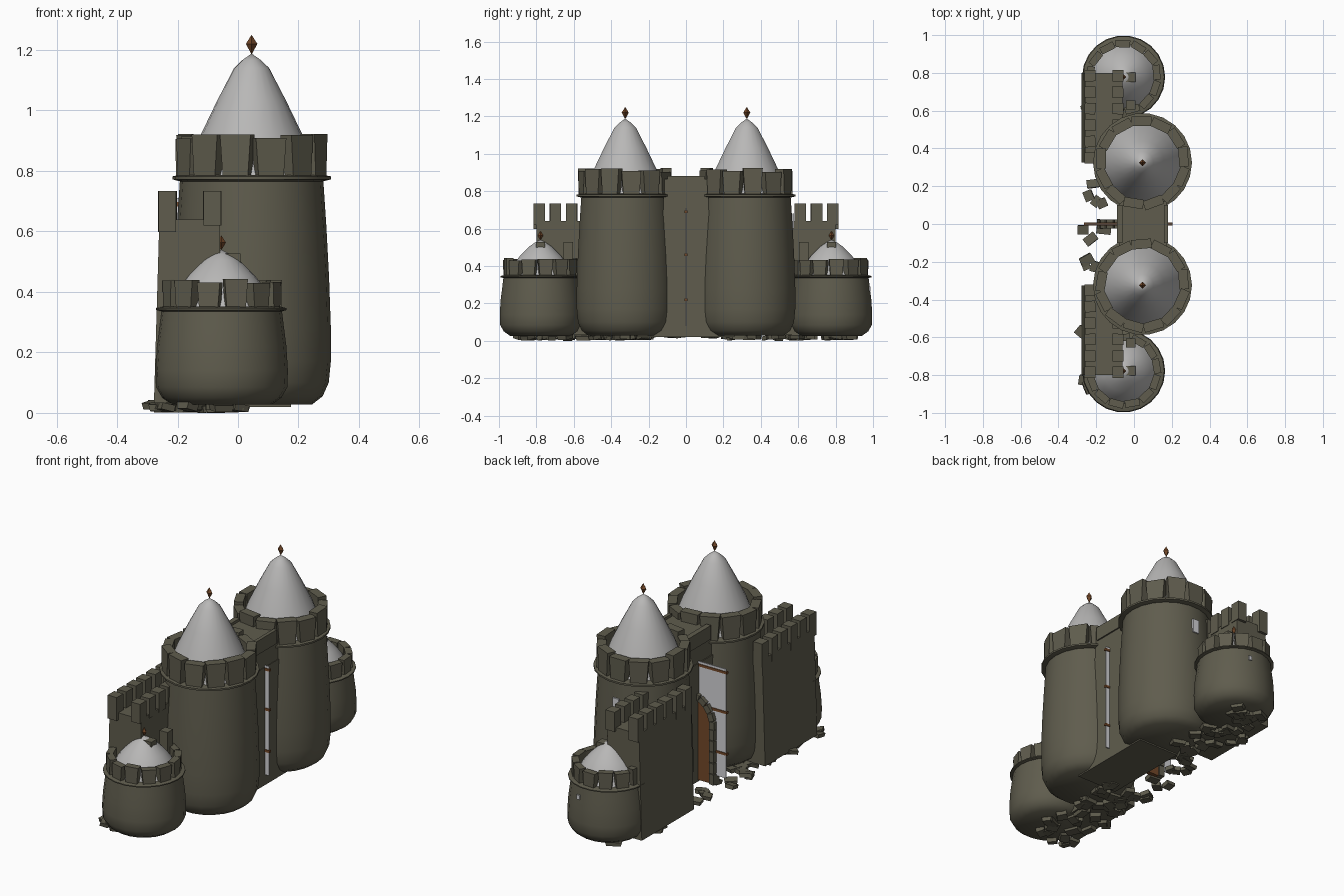
import bpy, bmesh, math, random
from mathutils import Matrix, Vector

if "Cube" in bpy.data.objects:
    bpy.data.objects.remove(bpy.data.objects["Cube"])

random.seed(4)

def mat(name, c):
    m = bpy.data.materials.new(name)
    m.diffuse_color = (*c, 1)
    m.use_nodes = True
    m.node_tree.nodes["Principled BSDF"].inputs["Base Color"].default_value = m.diffuse_color
    return m

STONE = mat("olive stone", (0.115, 0.108, 0.075))
ROOF = mat("light grey roof", (0.48, 0.475, 0.47))
PALE = mat("pale plate", (0.65, 0.65, 0.67))
BROWN = mat("rust brown", (0.17, 0.065, 0.022))

def finish(name, bm, m, smooth=False):
    bmesh.ops.recalc_face_normals(bm, faces=bm.faces)
    me = bpy.data.meshes.new(name)
    bm.to_mesh(me)
    bm.free()
    me.materials.append(m)
    ob = bpy.data.objects.new(name, me)
    bpy.context.collection.objects.link(ob)
    if smooth:
        bpy.ops.object.select_all(action='DESELECT')
        ob.select_set(True)
        bpy.context.view_layer.objects.active = ob
        bpy.ops.object.shade_smooth_by_angle(angle=math.radians(40))
    return ob

def lathe(name, profile, x, y, m, sides=22, smooth=True):
    """Spin (radius, z) points round a vertical axis; radius 0 closes to a point."""
    bm = bmesh.new()
    rings = []
    for r, z in profile:
        if r == 0:
            rings.append([bm.verts.new((x, y, z))])
        else:
            rings.append([bm.verts.new((x + r * math.cos(2 * math.pi * i / sides),
                                        y + r * math.sin(2 * math.pi * i / sides), z))
                          for i in range(sides)])
    for a, b in zip(rings, rings[1:]):
        for i in range(sides):
            j = (i + 1) % sides
            f = [a[i % len(a)], a[j % len(a)], b[j % len(b)], b[i % len(b)]]
            bm.faces.new(list(dict.fromkeys(f)))
    for ring in (rings[0], rings[-1]):
        if len(ring) > 1:
            bm.faces.new(ring)
    return finish(name, bm, m, smooth)

def add_box(bm, c, size, rot=Matrix(), bottom=1.0):
    """Box in bm; bottom narrows the lower face along local x."""
    vs = bmesh.ops.create_cube(bm, size=1)["verts"]
    for v in vs:
        if v.co.z < 0:
            v.co.x *= bottom
        v.co = Vector(c) + rot @ Vector((v.co.x * size[0], v.co.y * size[1], v.co.z * size[2]))
    return vs

def span(bm, x0, x1, y0, y1, z0, z1):
    return add_box(bm, ((x0 + x1) / 2, (y0 + y1) / 2, (z0 + z1) / 2),
                   (abs(x1 - x0), abs(y1 - y0), z1 - z0))

def merlon_ring(name, x, y, r, z, count, w, d, h):
    bm = bmesh.new()
    for i in range(count):
        a = 2 * math.pi * (i + 0.3) / count
        hh = h * random.uniform(0.84, 1.0)
        rot = Matrix.Rotation(a + math.pi / 2 + random.uniform(-.1, .1), 4, 'Z')
        add_box(bm, (x + r * math.cos(a), y + r * math.sin(a), z + hh / 2),
                (w, d, hh), rot, 0.82)
    finish(name, bm, STONE)

for s, side in ((-1, "front"), (1, "back")):
    # Tall tower
    x, y = 0.045, 0.325 * s
    lathe(f"{side}_tall_tower", [(0.2, 0.028), (0.235, 0.055), (0.255, 0.1), (0.262, 0.17),
          (0.262, 0.28), (0.256, 0.45), (0.247, 0.62), (0.237, 0.77)], x, y, STONE)
    lathe(f"{side}_tall_ledge", [(0.235, 0.765), (0.262, 0.772), (0.262, 0.782), (0.235, 0.787)],
          x, y, STONE)
    merlon_ring(f"{side}_tall_merlons", x, y, 0.219, 0.78, 13, 0.105, 0.05, 0.145)
    lathe(f"{side}_tall_roof", [(0.218, 0.785), (0.168, 0.92), (0.115, 1.03), (0.058, 1.14),
          (0.03, 1.167), (0, 1.188)], x, y, ROOF)
    lathe(f"{side}_tall_finial", [(0, 1.185), (0.019, 1.22), (0, 1.25)], x, y, BROWN, 4, False)

    # Short tower
    x, y = -0.055, 0.778 * s
    lathe(f"{side}_short_tower", [(0.165, 0.027), (0.198, 0.05), (0.218, 0.085), (0.22, 0.14),
          (0.215, 0.22), (0.206, 0.29), (0.2, 0.34)], x, y, STONE)
    lathe(f"{side}_short_ledge", [(0.198, 0.335), (0.216, 0.34), (0.216, 0.346), (0.198, 0.351)],
          x, y, STONE)
    merlon_ring(f"{side}_short_merlons", x, y, 0.176, 0.345, 13, 0.078, 0.038, 0.1)
    lathe(f"{side}_short_roof", [(0.175, 0.35), (0.145, 0.41), (0.11, 0.455), (0.06, 0.505),
          (0.03, 0.525), (0, 0.54)], x, y, ROOF)
    lathe(f"{side}_short_finial", [(0, 0.538), (0.015, 0.563), (0, 0.587)], x, y, BROWN, 4, False)

    # Curtain wall leaning outward at its foot
    bm = bmesh.new()
    for v in span(bm, -0.26, -0.06, 0.325 * s, 0.8 * s, 0.03, 0.64):
        if v.co.z < 0.1 and v.co.x < -0.2:
            v.co.x = -0.278
    finish(f"{side}_curtain_wall", bm, STONE)

    # Wall merlons: two long rows and two low blocks beside the short roof
    bm = bmesh.new()
    for i in range(6):
        yy = (0.35 + i * 0.087) * s
        for xx in (-0.233, -0.085):
            z0 = 0.598 if xx < -0.2 else 0.62
            add_box(bm, (xx, yy, (z0 + 0.733) / 2), (0.058, 0.06, 0.733 - z0),
                    Matrix.Rotation(random.uniform(-.06, .06), 4, 'Z'))
    for yy, z0 in ((0.778, 0.45), (0.63, 0.3)):
        add_box(bm, (-0.017, yy * s, (z0 + 0.527) / 2), (0.05, 0.05, 0.527 - z0))
    finish(f"{side}_wall_merlons", bm, STONE)

# Gatehouse between the tall towers, with a thin parapet
bm = bmesh.new()
span(bm, -0.085, 0.175, -0.26, 0.26, 0.02, 0.7)
span(bm, -0.08, 0.172, -0.12, 0.12, 0.6, 0.865)
span(bm, 0.16, 0.18, -0.1, 0.1, 0.8, 0.88)
span(bm, -0.09, -0.06, -0.1, 0.1, 0.8, 0.88)
finish("gatehouse", bm, STONE)

# Tall pale panel standing crosswise through the gatehouse, with brown crossbars
bm = bmesh.new()
span(bm, -0.258, 0.2, -0.003, 0.003, 0.08, 0.71)
finish("gate_panel", bm, PALE)
bm = bmesh.new()
for z in (0.22, 0.46, 0.69):
    span(bm, -0.265, 0.205, -0.007, 0.007, z - 0.007, z + 0.007)
finish("panel_crossbars", bm, BROWN)

# Arched door
bm = bmesh.new()
cx, hw, spring = -0.03, 0.15, 0.37
pts = [(cx - hw, 0.03)] + [(cx - hw * math.cos(math.pi * i / 10),
       spring + hw * math.sin(math.pi * i / 10)) for i in range(11)] + [(cx + hw, 0.03)]
face = bm.faces.new([bm.verts.new((px, -0.012, pz)) for px, pz in pts])
new = bmesh.ops.extrude_face_region(bm, geom=[face])["geom"]
bmesh.ops.translate(bm, vec=(0, 0.024, 0), verts=[v for v in new if isinstance(v, bmesh.types.BMVert)])
finish("arched_door", bm, BROWN)

# Stone surround of the door; the far half is buried in the gatehouse
bm = bmesh.new()
for i in range(11):
    a = math.pi * i / 10
    add_box(bm, (cx - hw * math.cos(a), 0, spring + hw * math.sin(a)), (0.034, 0.05, 0.043),
            Matrix.Rotation(a, 4, 'Y'))
for i in range(5):
    add_box(bm, (cx - hw, 0, 0.06 + i * 0.064), (0.032, 0.05, 0.06),
            Matrix.Rotation(random.uniform(-.1, .1), 4, 'Z'))
finish("door_surround", bm, STONE)

# Slit windows on the back faces
bm = bmesh.new()
span(bm, 0.025, 0.065, 0.569, 0.578, 0.6, 0.68)
finish("tall_tower_window", bm, PALE)
bm = bmesh.new()
span(bm, -0.01, 0.01, 0.978, 0.986, 0.265, 0.29)
finish("short_tower_window", bm, PALE)

# Rubble: loose slabs by the gate and more under the walls
bm = bmesh.new()
loose = [(-0.24, 0.15), (-0.17, 0.11), (-0.27, -0.03), (-0.23, -0.08), (-0.25, -0.19),
         (-0.2, 0.12), (-0.16, -0.03), (-0.28, -0.57)]
hidden = [(random.uniform(-0.26, 0.0), random.choice((-1, 1)) * random.uniform(0.2, 0.9))
          for _ in range(75)]
for k, (rx, ry) in enumerate(loose + hidden):
    rot = (Matrix.Rotation(random.uniform(0, 3.1), 4, 'Z')
           @ Matrix.Rotation(random.uniform(-.25, .25), 4, 'X'))
    z = 0.035 if k < len(loose) else random.uniform(0.024, 0.03)
    add_box(bm, (rx, ry, z), (random.uniform(.05, .09), random.uniform(.04, .06), 0.022), rot, 0.85)
low = min(v.co.z for v in bm.verts)
for v in bm.verts:
    v.co.z -= low
finish("rubble", bm, STONE)
